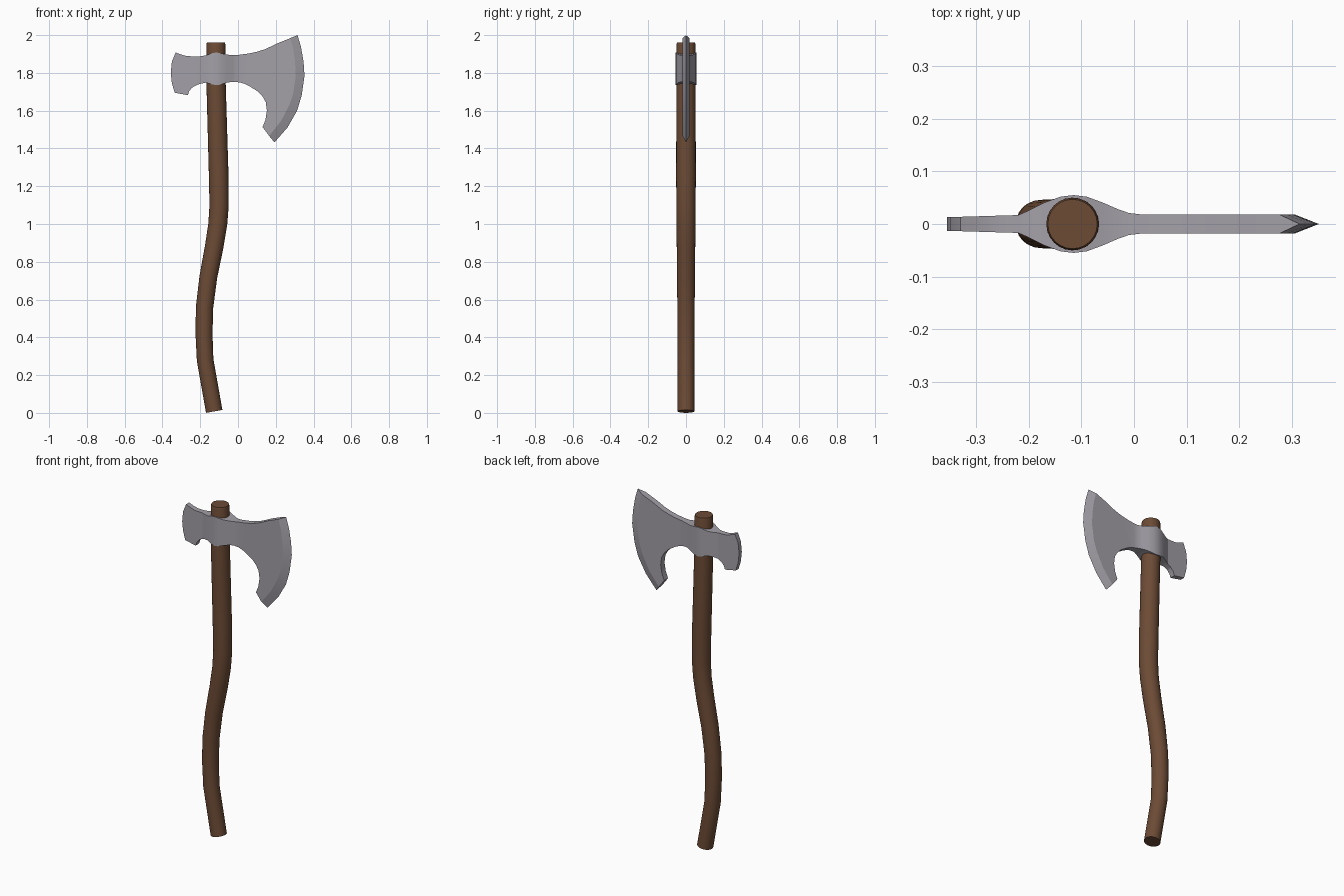
import bpy, bmesh, math
from mathutils import Vector

if "Cube" in bpy.data.objects:
    bpy.data.objects.remove(bpy.data.objects["Cube"])


def material(name, rgb):
    m = bpy.data.materials.new(name)
    m.diffuse_color = (*rgb, 1)
    m.use_nodes = True
    m.node_tree.nodes["Principled BSDF"].inputs["Base Color"].default_value = m.diffuse_color
    return m


def finish(name, bm, mat, angle):
    bmesh.ops.remove_doubles(bm, verts=bm.verts, dist=0.0002)
    bmesh.ops.recalc_face_normals(bm, faces=bm.faces)
    me = bpy.data.meshes.new(name)
    bm.to_mesh(me)
    bm.free()
    me.materials.append(mat)
    ob = bpy.data.objects.new(name, me)
    bpy.context.collection.objects.link(ob)
    bpy.ops.object.select_all(action='DESELECT')
    ob.select_set(True)
    bpy.context.view_layer.objects.active = ob
    bpy.ops.object.shade_smooth_by_angle(angle=math.radians(angle))
    return ob


steel = material("grey steel", (0.37, 0.35, 0.39))
wood = material("brown wood", (0.15, 0.07, 0.036))

# Handle: round section swept along a wavy path (x, z, radius)
path = [(-0.126, 0.008, 0.044), (-0.174, 0.28, 0.044), (-0.180, 0.42, 0.045),
        (-0.177, 0.56, 0.046), (-0.157, 0.72, 0.047), (-0.126, 0.88, 0.049),
        (-0.107, 1.00, 0.050), (-0.100, 1.10, 0.051), (-0.102, 1.25, 0.052),
        (-0.116, 1.74, 0.051), (-0.117, 1.952, 0.050), (-0.117, 1.962, 0.047)]
SIDES = 24
bm = bmesh.new()
rings = []
for i, (x, z, r) in enumerate(path):
    a, b = path[max(i - 1, 0)], path[min(i + 1, len(path) - 1)]
    t = Vector((b[0] - a[0], 0, b[1] - a[1])).normalized()
    u = Vector((t.z, 0, -t.x))
    ring = []
    for k in range(SIDES):
        w = 2 * math.pi * k / SIDES
        ring.append(bm.verts.new(Vector((x, 0, z)) + u * r * math.cos(w)
                                 + Vector((0, r * math.sin(w), 0))))
    rings.append(ring)
for p, q in zip(rings, rings[1:]):
    for k in range(SIDES):
        n = (k + 1) % SIDES
        bm.faces.new((p[k], p[n], q[n], q[k]))
bm.faces.new(rings[0])
bm.faces.new(rings[-1])
finish("handle", bm, wood, 35)

# Axe head outlines (x, z)
lug = [(-0.22, 1.888, 1.735, 0.017), (-0.20, 1.888, 1.742, 0.026),
       (-0.17, 1.893, 1.748, 0.041), (-0.14, 1.904, 1.740, 0.052),
       (-0.115, 1.908, 1.735, 0.055), (-0.09, 1.904, 1.738, 0.052),
       (-0.06, 1.897, 1.748, 0.041), (-0.03, 1.894, 1.753, 0.028),
       (-0.01, 1.894, 1.752, 0.021), (0.015, 1.897, 1.748, 0.018)]
poll = [(-0.22, 1.888), (-0.25, 1.888), (-0.272, 1.889), (-0.30, 1.897),
        (-0.33, 1.908), (-0.35, 1.86), (-0.356, 1.80), (-0.35, 1.745),
        (-0.335, 1.695), (-0.266, 1.682), (-0.258, 1.704), (-0.243, 1.722),
        (-0.22, 1.735)]
blade_top = [(0.015, 1.897), (0.06, 1.903), (0.10, 1.912), (0.145, 1.926), (0.21, 1.957)]
blade_low = [(0.13, 1.513), (0.145, 1.55), (0.153, 1.60), (0.147, 1.645),
             (0.13, 1.675), (0.103, 1.703), (0.06, 1.73), (0.035, 1.742), (0.015, 1.748)]
inner = [(0.277, 1.984), (0.292, 1.93), (0.302, 1.86), (0.306, 1.785), (0.292, 1.69),
         (0.272, 1.63), (0.228, 1.545), (0.165, 1.466)]
edge = [(0.315, 2.0), (0.333, 1.94), (0.347, 1.86), (0.352, 1.785), (0.337, 1.68),
        (0.313, 1.60), (0.262, 1.511), (0.193, 1.432)]

bm = bmesh.new()


def face(pts):
    bm.faces.new([bm.verts.new(p) for p in pts])


def plate(outline, half, walls):
    """Two flat cheeks plus the rim between them along the first `walls` pairs."""
    for s in (-1, 1):
        face([(x, s * half(x), z) for x, z in outline])
    for (x1, z1), (x2, z2) in walls:
        face([(x1, -half(x1), z1), (x2, -half(x2), z2), (x2, half(x2), z2), (x1, half(x1), z1)])


# Hammer-side plate, tapering backwards
plate(poll, lambda x: 0.017 + (x + 0.22) * 0.03, list(zip(poll, poll[1:])))

# Blade cheeks with open cutting side
top_rim = blade_top + inner[:1]
low_rim = inner[-1:] + blade_low
plate(blade_top + inner + blade_low, lambda x: 0.018,
      list(zip(top_rim, top_rim[1:])) + list(zip(low_rim, low_rim[1:])))

# Sharpened bevel
for s in (-1, 1):
    for i in range(len(edge) - 1):
        (a, b), (c, d), (e, f), (g, h) = inner[i], inner[i + 1], edge[i + 1], edge[i]
        face([(a, s * 0.018, b), (c, s * 0.018, d), (e, 0, f), (g, 0, h)])
for i in (0, -1):
    (a, b), (e, f) = inner[i], edge[i]
    face([(a, -0.018, b), (a, 0.018, b), (e, 0, f)])

# Swelling socket around the handle
for (x1, t1, b1, h1), (x2, t2, b2, h2) in zip(lug, lug[1:]):
    for s in (-1, 1):
        face([(x1, s * h1, b1), (x2, s * h2, b2), (x2, s * h2, t2), (x1, s * h1, t1)])
    for za, zb in ((t1, t2), (b1, b2)):
        face([(x1, -h1, za), (x2, -h2, zb), (x2, h2, zb), (x1, h1, za)])
finish("axe_head", bm, steel, 20)
